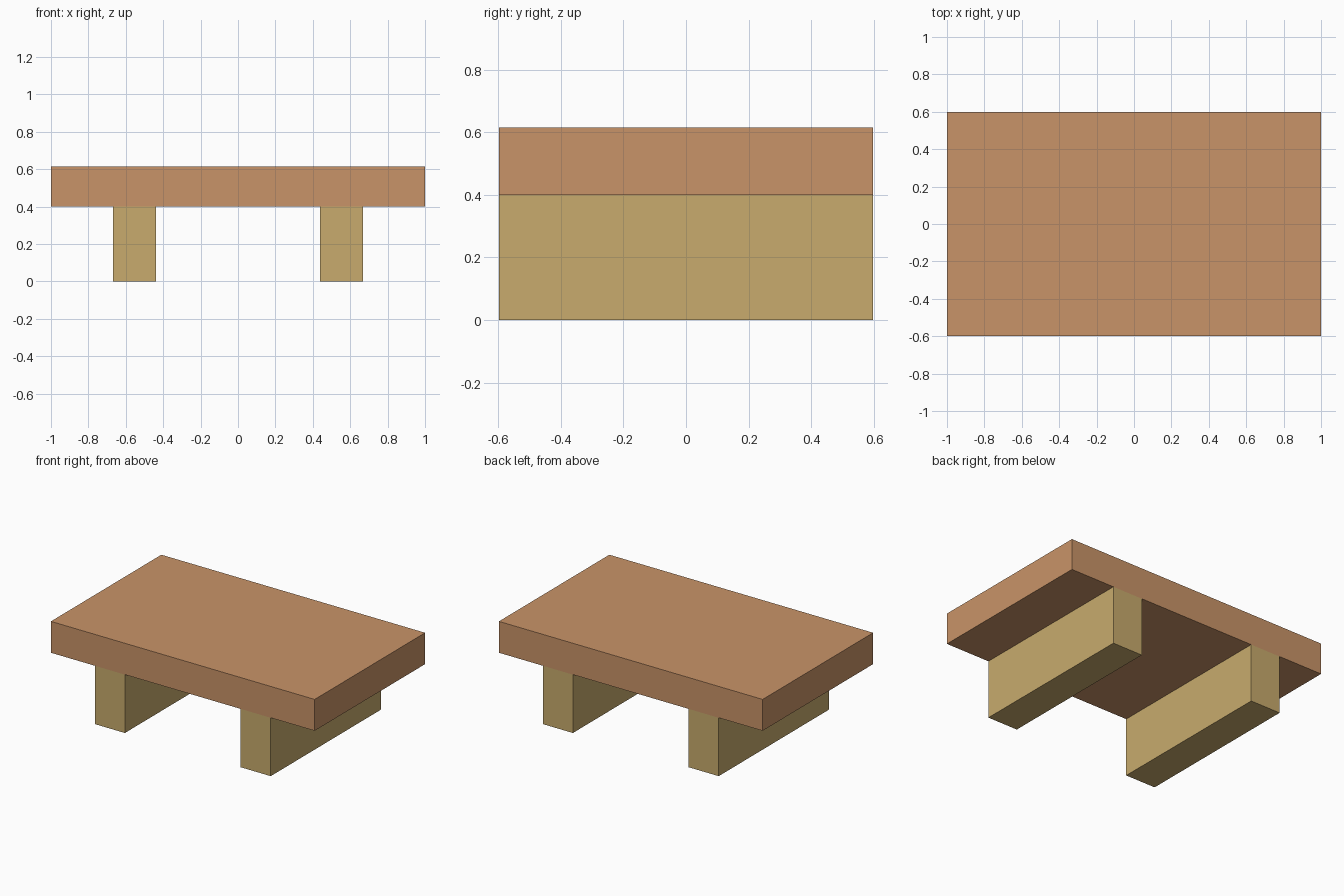
import bpy

if "Cube" in bpy.data.objects:
    bpy.data.objects.remove(bpy.data.objects["Cube"])


def material(name, rgb):
    # sRGB 0-255 to linear
    m = bpy.data.materials.new(name)
    lin = [((c / 255 + 0.055) / 1.055) ** 2.4 for c in rgb]
    m.diffuse_color = (*lin, 1)
    m.use_nodes = True
    m.node_tree.nodes["Principled BSDF"].inputs["Base Color"].default_value = m.diffuse_color
    return m


def box(name, lo, hi, mat):
    bpy.ops.mesh.primitive_cube_add(size=1, location=[(a + b) / 2 for a, b in zip(lo, hi)])
    ob = bpy.context.object
    ob.name = name
    ob.scale = [b - a for a, b in zip(lo, hi)]
    bpy.ops.object.transform_apply(location=False, rotation=False, scale=True)
    ob.data.materials.append(mat)


terracotta = material("warm_brown", (201, 148, 104))
tan = material("light_tan", (200, 171, 109))

DEPTH = 0.598   # half depth shared by slab and supports
SEAT = 0.4      # height of the slab underside

# Top slab
box("top_slab", (-1, -DEPTH, SEAT), (1, DEPTH, 0.615), terracotta)

# Two full-depth supports, mirrored in x
for side, name in ((-1, "left_support"), (1, "right_support")):
    x0, x1 = sorted((side * 0.439, side * 0.667))
    box(name, (x0, -DEPTH, 0), (x1, DEPTH, SEAT), tan)
